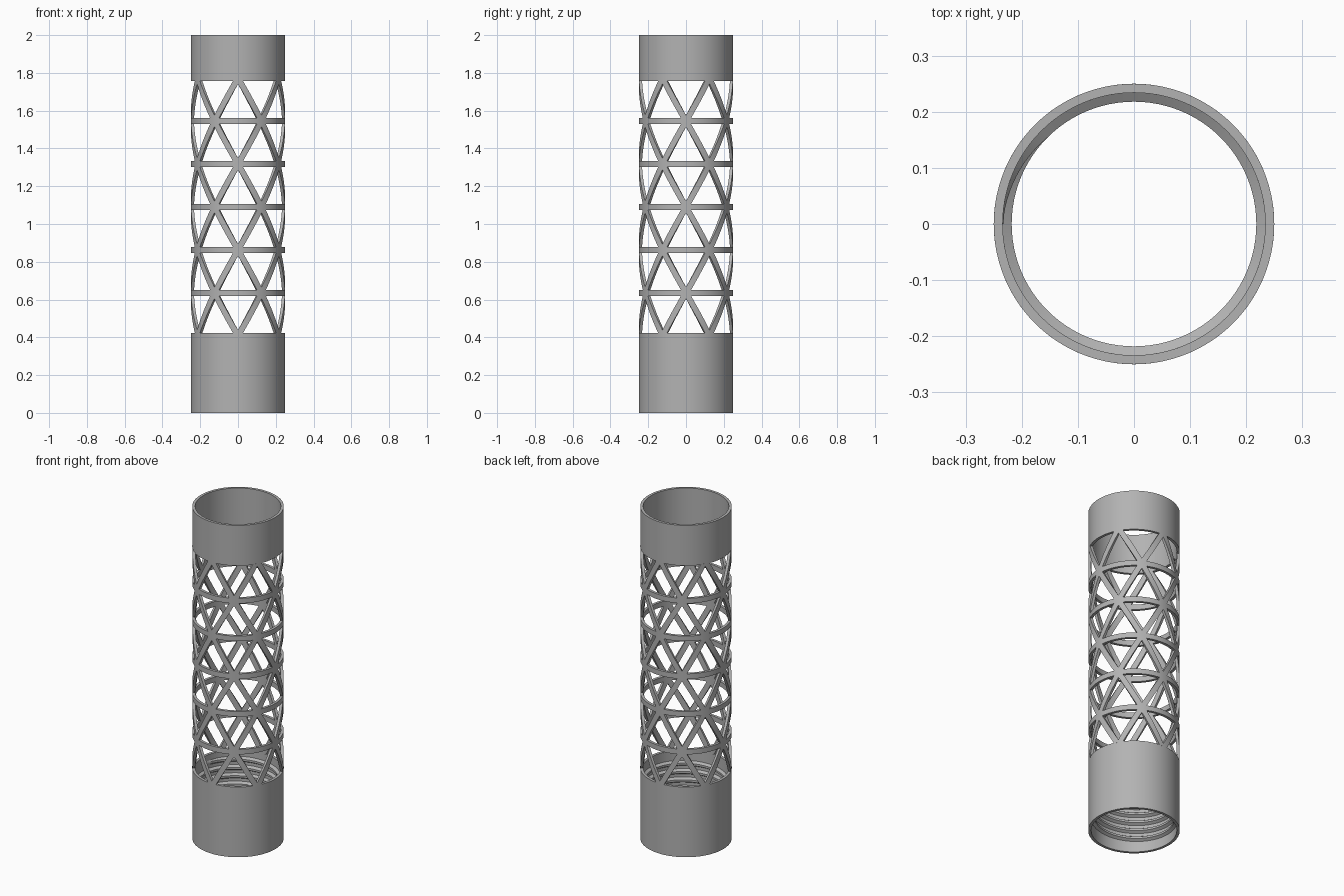
import bpy, bmesh, math
from mathutils import Vector

cube = bpy.data.objects.get("Cube")
if cube:
    bpy.data.objects.remove(cube, do_unlink=True)

R, BORE, THREAD_R = 0.25, 0.234, 0.218   # outer, inner and thread crest radii
LOW, HIGH, TOP = 0.42, 1.76, 2.0         # lattice limits and total height
SEGMENTS = 96

grey = bpy.data.materials.new("plain grey")
grey.use_nodes = True
colour = (0.45, 0.45, 0.45, 1)
grey.diffuse_color = colour
grey.node_tree.nodes["Principled BSDF"].inputs["Base Color"].default_value = colour


def polar(radius, angle, z):
    return Vector((radius * math.cos(angle), radius * math.sin(angle), z))


def add_object(name, bm):
    mesh = bpy.data.meshes.new(name)
    bm.to_mesh(mesh)
    bm.free()
    mesh.materials.append(grey)
    obj = bpy.data.objects.new(name, mesh)
    bpy.context.collection.objects.link(obj)
    bpy.ops.object.select_all(action="DESELECT")
    obj.select_set(True)
    bpy.context.view_layer.objects.active = obj
    bpy.ops.object.shade_smooth_by_angle(angle=math.radians(30))
    return obj


def loft(bm, sections, closed):
    """Join rings of points into a skin, capping the ends if open."""
    rings = [[bm.verts.new(p) for p in s] for s in sections]
    pairs = list(zip(rings, rings[1:]))
    if closed:
        pairs.append((rings[-1], rings[0]))
    else:
        bm.faces.new(rings[0])
        bm.faces.new(rings[-1])
    for a, b in pairs:
        for i in range(len(a)):
            j = (i + 1) % len(a)
            bm.faces.new((a[i], a[j], b[j], b[i]))
    bmesh.ops.recalc_face_normals(bm, faces=bm.faces)


def sleeve(name, z0, z1):
    bm = bmesh.new()
    profile = [(BORE, z0), (R, z0), (R, z1), (BORE, z1)]
    loft(bm, [[polar(r, math.tau * i / SEGMENTS, z) for r, z in profile]
              for i in range(SEGMENTS)], True)
    add_object(name, bm)


# Plain collars at both ends
sleeve("bottom_sleeve", 0, LOW)
sleeve("top_sleeve", HIGH, TOP)

# Screw thread inside the bottom sleeve
PITCH, TURNS, START = 0.05, 6.5, 0.05
bm = bmesh.new()
sections = []
steps = int(TURNS * SEGMENTS)
for i in range(steps + 1):
    turn = i / SEGMENTS
    z = START + PITCH * turn
    fade = min(1, 8 * turn, 8 * (TURNS - turn))
    crest = BORE - (BORE - THREAD_R) * max(fade, 0.1)
    section = [(BORE + 0.003, -0.018), (crest, -0.006), (crest, 0.006), (BORE + 0.003, 0.018)]
    sections.append([polar(r, math.tau * turn, z + dz) for r, dz in section])
loft(bm, sections, False)
add_object("inner_thread", bm)

# Lattice: unrolled triangle grid, inset to open the holes, then wrapped round
ROWS, COLS = 6, 6
side = math.tau * R / COLS
rise = 0.2275
base = (LOW + HIGH) / 2 - ROWS * rise / 2
bm = bmesh.new()


def node(row, col):
    return bm.verts.new((side * (col + 0.5 * (row % 2)), 0, base + rise * row))


for row in range(ROWS):
    odd = row % 2
    for c in range(COLS):
        # one upright and one inverted triangle per column
        bm.faces.new((node(row, c), node(row, c + 1), node(row + 1, c + odd)))
        bm.faces.new((node(row + 1, c), node(row, c + 1 - odd), node(row + 1, c + 1)))
bmesh.ops.remove_doubles(bm, verts=bm.verts, dist=0.0001)
panels = list(bm.faces)
bmesh.ops.inset_individual(bm, faces=panels, thickness=0.0155, use_even_offset=True)
bmesh.ops.delete(bm, geom=panels, context="FACES")


def slice_at(point, normal, **options):
    bmesh.ops.bisect_plane(bm, geom=bm.verts[:] + bm.edges[:] + bm.faces[:],
                           plane_co=point, plane_no=normal, dist=0.00001, **options)


slice_at((0, 0, LOW), (0, 0, 1), clear_inner=True)
slice_at((0, 0, HIGH), (0, 0, 1), clear_outer=True)
for i in range(1, SEGMENTS + SEGMENTS // COLS):
    slice_at((math.tau * R * i / SEGMENTS, 0, 0), (1, 0, 0))
for v in bm.verts:
    v.co = polar(R, v.co.x / R - math.pi / 2, v.co.z)
bmesh.ops.remove_doubles(bm, verts=bm.verts, dist=0.0001)
lattice = add_object("triangle_lattice", bm)
solid = lattice.modifiers.new("wall", "SOLIDIFY")
solid.thickness = R - BORE
solid.offset = -1
bpy.ops.object.modifier_apply(modifier=solid.name)
bpy.ops.object.shade_smooth_by_angle(angle=math.radians(30))
